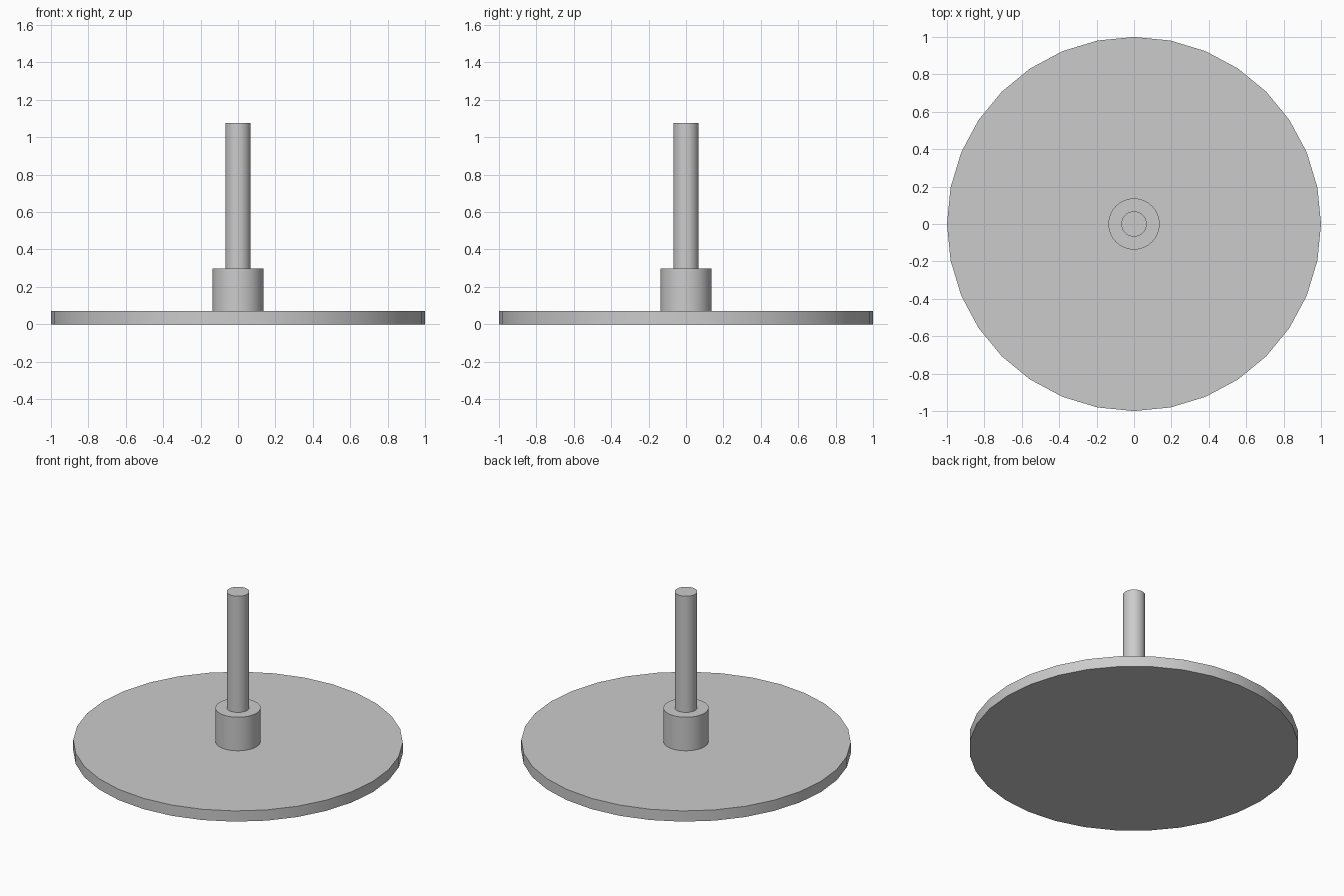
import bpy
import math

cube = bpy.data.objects.get("Cube")
if cube:
    bpy.data.objects.remove(cube, do_unlink=True)

grey = bpy.data.materials.new("light_grey")
grey.use_nodes = True
colour = (0.6, 0.6, 0.6, 1.0)
grey.diffuse_color = colour
grey.node_tree.nodes["Principled BSDF"].inputs["Base Color"].default_value = colour


def cylinder(name, radius, bottom, top):
    """Upright smooth-sided cylinder between two heights."""
    bpy.ops.mesh.primitive_cylinder_add(
        vertices=32, radius=radius, depth=top - bottom,
        location=(0, 0, (bottom + top) / 2))
    part = bpy.context.object
    part.name = name
    part.data.materials.append(grey)
    bpy.ops.object.shade_smooth_by_angle(angle=math.radians(30))
    return part


# Wide flat disc, short hub on it, and a slim shaft rising from the hub
cylinder("base_disc", 1.0, 0.0, 0.072)
cylinder("hub", 0.137, 0.072, 0.297)
cylinder("shaft", 0.068, 0.297, 1.075)
